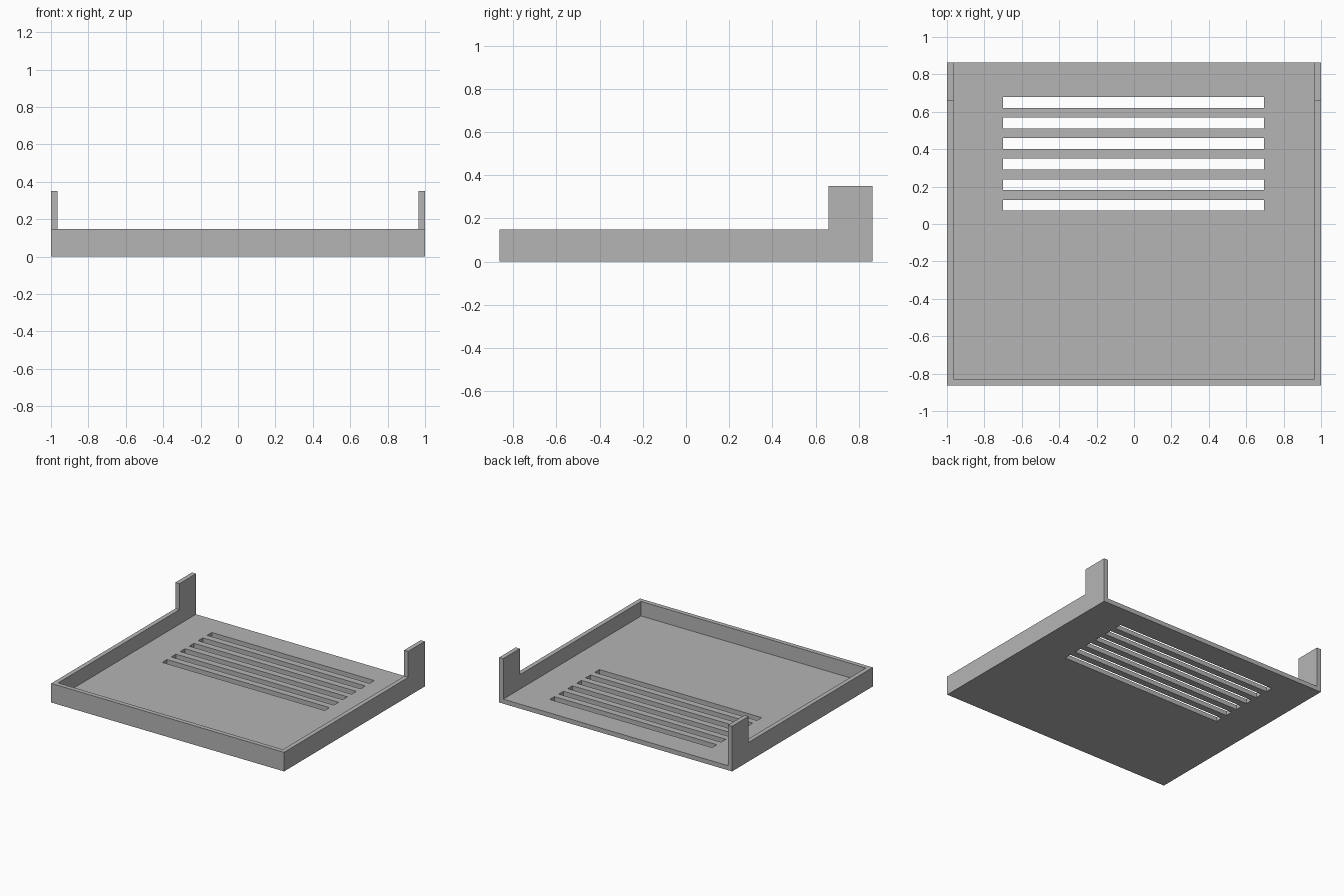
import bpy
import bmesh
from mathutils import Matrix, Vector

cube = bpy.data.objects.get("Cube")
if cube:
    bpy.data.objects.remove(cube, do_unlink=True)

# Overall sizes
HALF_X, HALF_Y = 1.0, 0.863
WALL, FLOOR = 0.035, 0.035
RIM_Z, TAB_Z, TAB_Y = 0.148, 0.35, 0.66

grey = bpy.data.materials.new("plain grey")
grey.use_nodes = True
colour = (0.46, 0.46, 0.46, 1)
grey.diffuse_color = colour
grey.node_tree.nodes["Principled BSDF"].inputs["Base Color"].default_value = colour


def finish(name, bm):
    bmesh.ops.recalc_face_normals(bm, faces=bm.faces)
    mesh = bpy.data.meshes.new(name)
    bm.to_mesh(mesh)
    bm.free()
    mesh.materials.append(grey)
    obj = bpy.data.objects.new(name, mesh)
    bpy.context.collection.objects.link(obj)
    return obj


def add_box(bm, low, high):
    low, high = Vector(low), Vector(high)
    size = high - low
    place = Matrix.Translation((low + high) / 2) @ Matrix.Diagonal((*size, 1))
    bmesh.ops.create_cube(bm, size=1, matrix=place)


def cut(target, cutter):
    cutter.hide_render = True
    mod = target.modifiers.new("cut", "BOOLEAN")
    mod.operation, mod.solver, mod.object = "DIFFERENCE", "EXACT", cutter
    bpy.context.view_layer.objects.active = target
    bpy.ops.object.modifier_apply(modifier=mod.name)
    bpy.data.objects.remove(cutter, do_unlink=True)


# Tray body: stepped side profile extruded across the width
bm = bmesh.new()
profile = [(-HALF_Y, 0), (HALF_Y, 0), (HALF_Y, TAB_Z),
           (TAB_Y, TAB_Z), (TAB_Y, RIM_Z), (-HALF_Y, RIM_Z)]
side = bm.faces.new([bm.verts.new((-HALF_X, y, z)) for y, z in profile])
end = bmesh.ops.extrude_face_region(bm, geom=[side])["geom"]
bmesh.ops.translate(bm, vec=(2 * HALF_X, 0, 0),
                    verts=[v for v in end if isinstance(v, bmesh.types.BMVert)])
tray = finish("vented_tray", bm)

# Hollow: open at the top and the back, leaving the rim and rear tabs
bm = bmesh.new()
add_box(bm, (WALL - HALF_X, WALL - HALF_Y, FLOOR), (HALF_X - WALL, 1, 1))
cut(tray, finish("hollow_cutter", bm))

# Row of vent slots through the floor
bm = bmesh.new()
for i in range(6):
    y = 0.1 + i * 0.11
    add_box(bm, (-0.7, y - 0.029, -0.1), (0.695, y + 0.029, 0.1))
cut(tray, finish("slot_cutter", bm))
